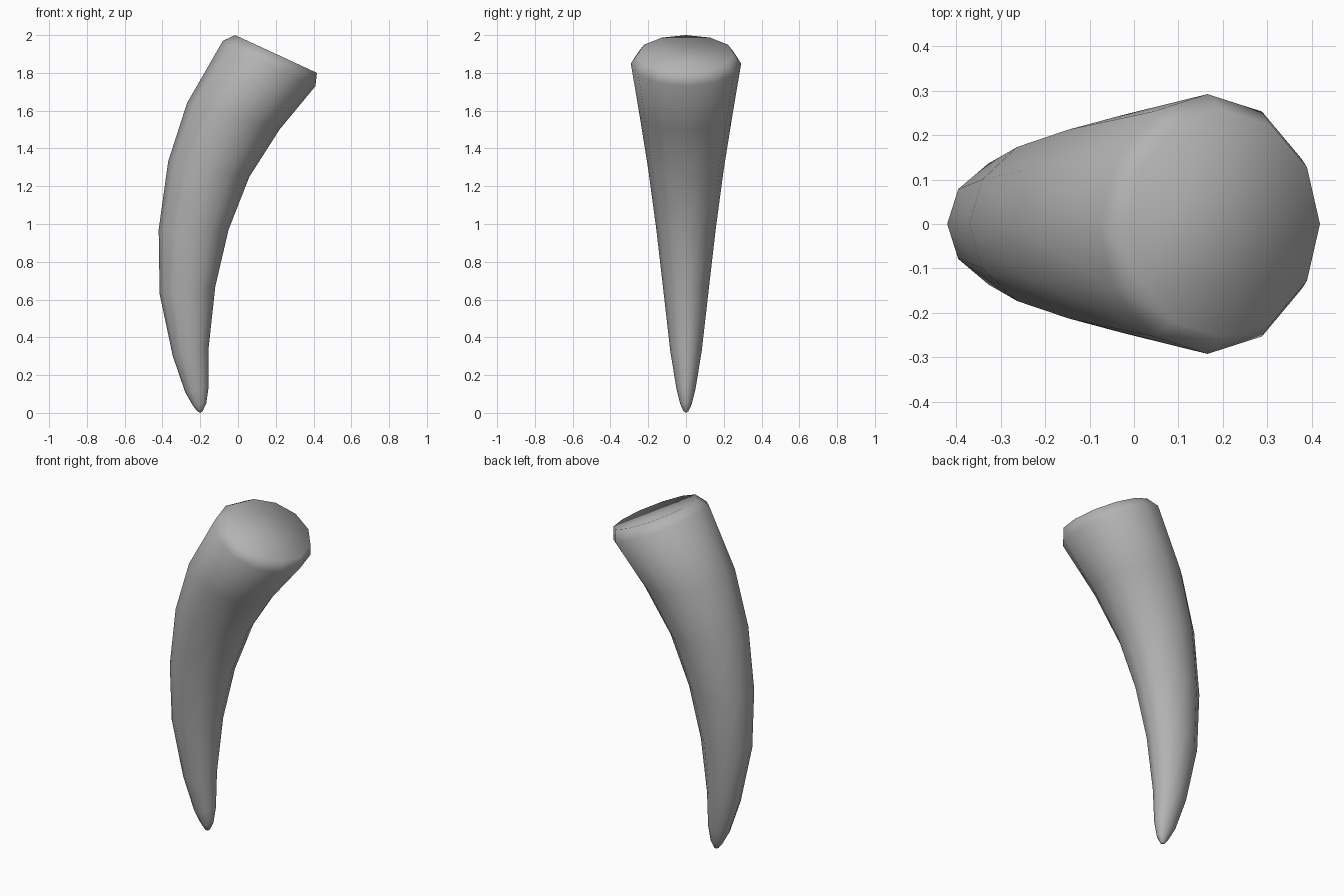
import bpy, bmesh, math
from mathutils import Vector

cube = bpy.data.objects.get("Cube")
if cube:
    bpy.data.objects.remove(cube, do_unlink=True)

SIDES = 12

# Horn cross-sections: outer edge (x, z), inner edge (x, z), half width in y
SECTIONS = [
    ((-0.215, 0.008), (-0.188, 0.008), 0.012),
    ((-0.24, 0.04), (-0.168, 0.05), 0.03),
    ((-0.28, 0.11), (-0.155, 0.14), 0.05),
    ((-0.345, 0.30), (-0.155, 0.35), 0.083),
    ((-0.415, 0.63), (-0.12, 0.67), 0.12),
    ((-0.42, 0.97), (-0.05, 0.97), 0.157),
    ((-0.37, 1.33), (0.06, 1.25), 0.2),
    ((-0.27, 1.64), (0.22, 1.50), 0.245),
    ((-0.08, 1.97), (0.41, 1.73), 0.292),
    ((-0.015, 2.0), (0.418, 1.80), 0.255),
]


def add_ring(bm, outer, inner, half_width):
    a = Vector((outer[0], 0, outer[1]))
    b = Vector((inner[0], 0, inner[1]))
    centre, arm = (a + b) / 2, (b - a) / 2
    side = Vector((0, half_width, 0))
    angles = [math.tau * i / SIDES for i in range(SIDES)]
    return [bm.verts.new(centre + arm * math.cos(t) + side * math.sin(t)) for t in angles]


# Loft the curved horn from tip to base
bm = bmesh.new()
rings = [add_ring(bm, *s) for s in SECTIONS]
for low, high in zip(rings, rings[1:]):
    for i in range(SIDES):
        j = (i + 1) % SIDES
        bm.faces.new((low[i], low[j], high[j], high[i]))

# Pointed tip and flat base cap
tip = bm.verts.new((-0.2, 0, 0))
for i in range(SIDES):
    bm.faces.new((tip, rings[0][(i + 1) % SIDES], rings[0][i]))
bm.faces.new(rings[-1])
bmesh.ops.recalc_face_normals(bm, faces=bm.faces)
for face in bm.faces:
    face.smooth = True

mesh = bpy.data.meshes.new("horn")
bm.to_mesh(mesh)
bm.free()
horn = bpy.data.objects.new("horn", mesh)
bpy.context.collection.objects.link(horn)

# Plain grey surface
grey = bpy.data.materials.new("plain grey")
grey.use_nodes = True
colour = (0.45, 0.45, 0.45, 1)
grey.diffuse_color = colour
grey.node_tree.nodes["Principled BSDF"].inputs["Base Color"].default_value = colour
mesh.materials.append(grey)
